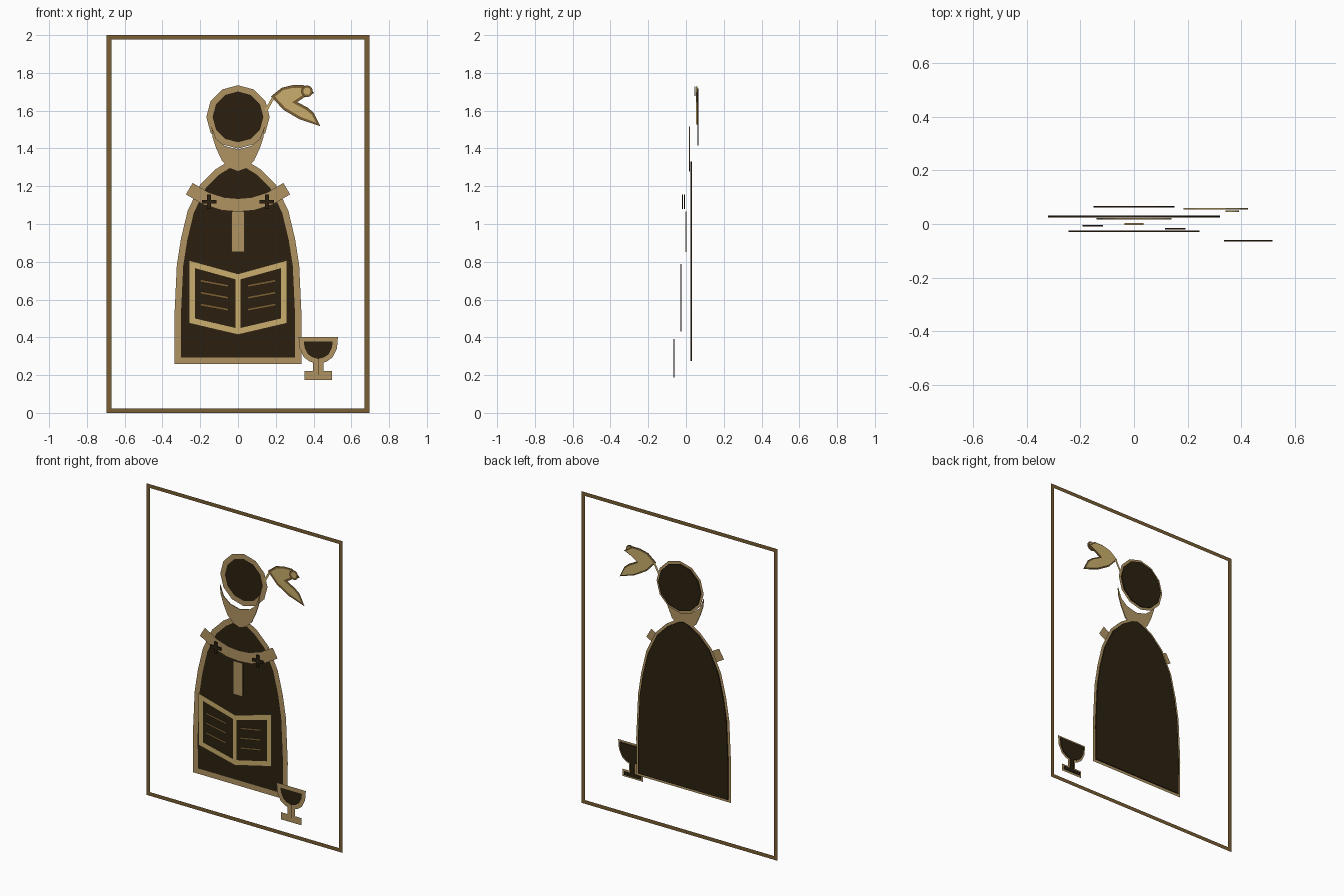
import bpy
import bmesh
import math
from mathutils import Vector

default_cube = bpy.data.objects.get("Cube")
if default_cube:
    bpy.data.objects.remove(default_cube, do_unlink=True)

PLATE_THICKNESS = 0.006
STROKE_GAP = 0.0045


def make_material(name, red, green, blue):
    def to_linear(value):
        value /= 255
        return value / 12.92 if value < 0.04 else ((value + 0.055) / 1.055) ** 2.4

    color = (to_linear(red), to_linear(green), to_linear(blue), 1)
    material = bpy.data.materials.new(name)
    material.use_nodes = True
    material.diffuse_color = color
    material.node_tree.nodes["Principled BSDF"].inputs["Base Color"].default_value = color
    return material


dark = make_material("dark_brown", 43, 32, 16)
tan = make_material("tan_gold", 176, 148, 98)
pale = make_material("pale_gold", 202, 173, 108)
bronze = make_material("bronze", 122, 94, 52)


def finish(name, mesh_data, material):
    mesh = bpy.data.meshes.new(name)
    mesh_data.to_mesh(mesh)
    mesh_data.free()
    mesh.materials.append(material)
    part = bpy.data.objects.new(name, mesh)
    bpy.context.collection.objects.link(part)
    return part


def plate(name, points, depth, material):
    """Thin solid plate filling an outline of (x, z) points, centred on depth."""
    bm = bmesh.new()
    front = depth - PLATE_THICKNESS / 2
    face = bm.faces.new([bm.verts.new((x, front, z)) for x, z in points])
    grown = bmesh.ops.extrude_face_region(bm, geom=[face], use_keep_orig=True)
    moved = [item for item in grown["geom"] if isinstance(item, bmesh.types.BMVert)]
    bmesh.ops.translate(bm, verts=moved, vec=(0, PLATE_THICKNESS, 0))
    bmesh.ops.recalc_face_normals(bm, faces=bm.faces)
    return finish(name, bm, material)


def stroke(name, points, half_width, depth, material, closed=True):
    """Flat mitred band that follows a path of (x, z) points."""
    path = [Vector(point) for point in points]
    count = len(path)
    bm = bmesh.new()
    pairs = []
    for i, point in enumerate(path):
        before = path[i - 1] if closed or i > 0 else None
        after = path[(i + 1) % count] if closed or i < count - 1 else None
        into = (point - before).normalized() if before else (after - point).normalized()
        out = (after - point).normalized() if after else into
        side = Vector((-into.y - out.y, into.x + out.x)).normalized()
        normal = Vector((-into.y, into.x))
        offset = side * half_width / max(side.dot(normal), 0.5)
        pairs.append([bm.verts.new((p.x, depth, p.y)) for p in (point + offset, point - offset)])
    for i in range(count if closed else count - 1):
        a, b = pairs[i], pairs[(i + 1) % count]
        bm.faces.new((a[0], a[1], b[1], b[0]))
    return finish(name, bm, material)


def outlined(name, points, half_width, depth, fill, edge):
    plate(name, points, depth, fill)
    stroke(name + "_outline", points, half_width, depth - STROKE_GAP, edge)


def mirrored(half, center=0):
    """Complete a right-hand half profile, skipping repeated points on the axis."""
    right = [(center + x, z) for x, z in half]
    left = [(center - x, z) for x, z in reversed(half) if x > 0]
    return right + left


def circle(x, z, radius, sides):
    angles = [math.tau * i / sides for i in range(sides)]
    return [(x + radius * math.sin(a), z + radius * math.cos(a)) for a in angles]


def rectangle(x, z, half_x, half_z):
    return [(x - half_x, z - half_z), (x + half_x, z - half_z),
            (x + half_x, z + half_z), (x - half_x, z + half_z)]


# Border frame
stroke("frame", rectangle(0, 1, 0.683, 0.988), 0.012, 0.0665, bronze)

# Robe and head
robe = mirrored([(0, 1.33), (0.04, 1.318), (0.11, 1.275), (0.185, 1.2), (0.25, 1.065),
                 (0.285, 0.92), (0.307, 0.78), (0.32, 0.5), (0.318, 0.275)])
outlined("robe", robe, 0.017, 0.028, dark, tan)
outlined("head", circle(0, 1.567, 0.151, 12), 0.016, 0.064, dark, tan)

# Beard: crescent with a deep rounded chin
beard = mirrored([(0, 1.395), (0.07, 1.413), (0.115, 1.45), (0.14, 1.515), (0.135, 1.46),
                  (0.115, 1.4), (0.085, 1.335), (0.045, 1.295), (0, 1.278)])
plate("beard", beard, 0.019, tan)

# Collar band, hanging strip and crosses
collar = mirrored([(0.258, 1.187), (0.17, 1.135), (0.08, 1.107), (0, 1.1)])
stroke("collar", collar, 0.035, 0.008, tan, closed=False)
plate("collar_strip", rectangle(0, 0.958, 0.035, 0.107), 0, tan)
arm, bar = 0.038, 0.01
quarter = [(bar, arm), (bar, bar), (arm, bar)]
cross_half = quarter + [(x, -z) for x, z in reversed(quarter)]
for side, depth in ((-1, -0.007), (1, -0.018)):
    points = mirrored([(x, z + 1.118) for x, z in cross_half], side * 0.153)
    plate("cross_left" if side > 0 else "cross_right", points, depth, dark)

# Open book with spine and lines on both pages
book = mirrored([(0, 0.72), (0.243, 0.787), (0.243, 0.487), (0, 0.43)])
outlined("book", book, 0.016, -0.027, dark, pale)
stroke("book_spine", [(0, 0.72), (0, 0.43)], 0.013, -0.032, pale, closed=False)
for side, depth in ((-1, -0.044), (1, -0.053)):
    for row in range(3):
        z = 0.7 - row * 0.063
        line = [(side * 0.2, z), (side * 0.05, z - 0.028)]
        stroke(f"page_line_{row}", line, 0.007, depth, bronze, closed=False)

# Goblet
goblet = mirrored([(0.09, 0.39), (0.086, 0.345), (0.066, 0.303), (0.038, 0.283), (0.014, 0.276),
                   (0.014, 0.208), (0.059, 0.208), (0.059, 0.188)], 0.425)
outlined("goblet", goblet, 0.013, -0.063, dark, tan)

# Feathered ornament with a stem and a round bead
feather = [(0.185, 1.675), (0.235, 1.715), (0.29, 1.728), (0.345, 1.728), (0.39, 1.695),
           (0.345, 1.675), (0.3, 1.645), (0.365, 1.61), (0.395, 1.585), (0.425, 1.527),
           (0.33, 1.56), (0.245, 1.61)]
outlined("feather", feather, 0.007, 0.057, pale, bronze)
stroke("feather_stem", [(0.148, 1.6), (0.187, 1.67)], 0.007, 0.055, pale, closed=False)
outlined("feather_bead", circle(0.365, 1.703, 0.025, 12), 0.006, 0.048, pale, bronze)
